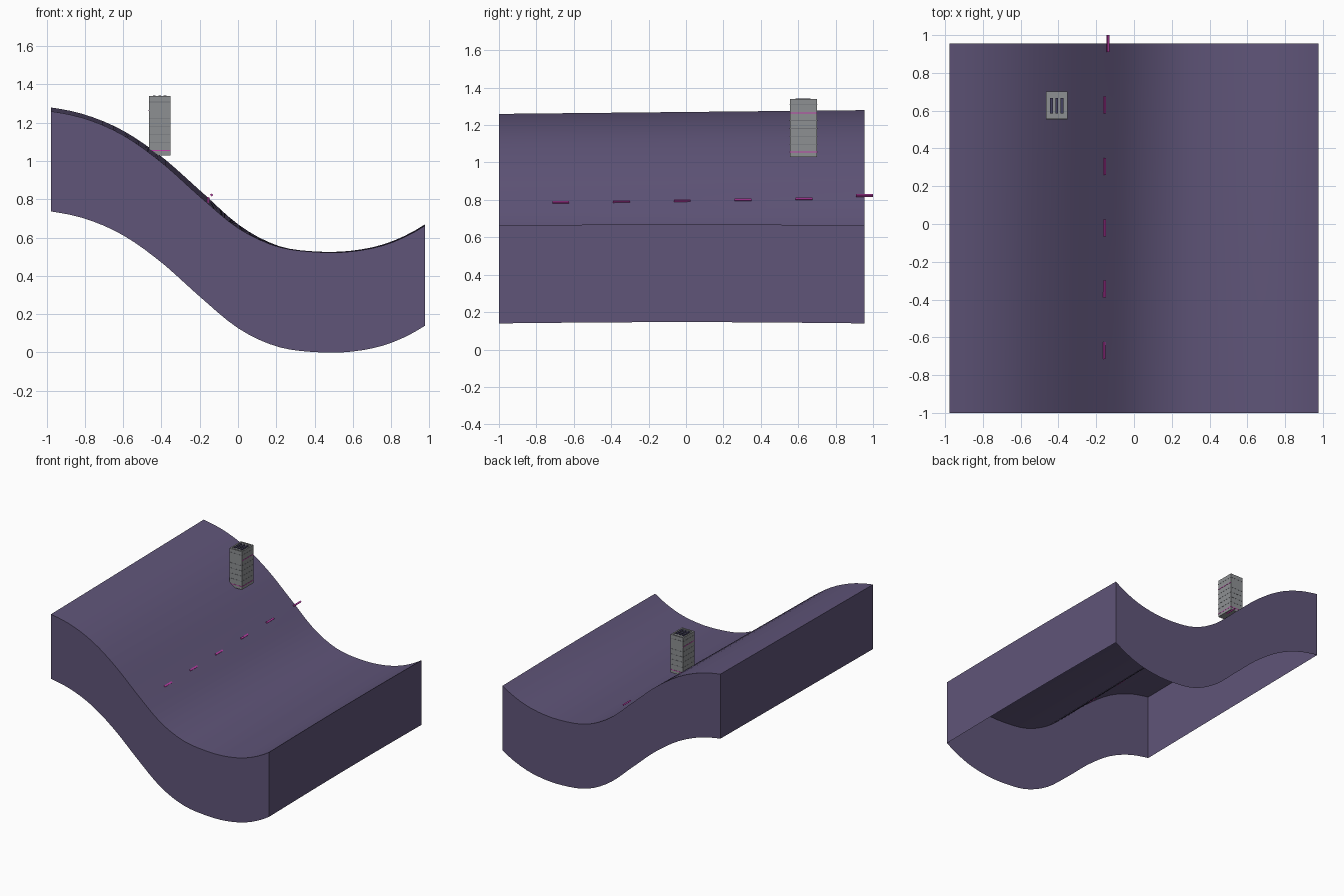
import bpy, bmesh, math
from mathutils import Matrix

cube = bpy.data.objects.get("Cube")
if cube:
    bpy.data.objects.remove(cube, do_unlink=True)


def material(name, rgb):
    m = bpy.data.materials.new(name)
    m.use_nodes = True
    m.diffuse_color = (*rgb, 1)
    m.node_tree.nodes["Principled BSDF"].inputs["Base Color"].default_value = (*rgb, 1)
    return m


purple = material("dusty_purple", (0.115, 0.09, 0.19))
grey = material("concrete_grey", (0.27, 0.28, 0.29))
dark_grey = material("seam_grey", (0.17, 0.175, 0.19))
magenta = material("neon_magenta", (0.55, 0.05, 0.42))
vent_dark = material("vent_dark", (0.06, 0.055, 0.12))


def add_object(name, bm, mat):
    me = bpy.data.meshes.new(name)
    bm.to_mesh(me)
    bm.free()
    me.materials.append(mat)
    ob = bpy.data.objects.new(name, me)
    bpy.context.collection.objects.link(ob)
    return ob


def box(name, center, size, mat, tilt=0):
    bm = bmesh.new()
    bmesh.ops.create_cube(bm, size=1, matrix=Matrix.Diagonal((*size, 1)))
    ob = add_object(name, bm, mat)
    ob.location = center
    ob.rotation_euler.y = tilt
    return ob


# Hill profile, one height every 0.2 in x
PROFILE = [1.28, 1.263, 1.222, 1.135, 0.993, 0.815, 0.65,
           0.555, 0.525, 0.528, 0.573, 0.678, 0.85]


def ground(x, y):
    s = (x + 1.2) / 0.2
    i = min(max(int(s), 1), len(PROFILE) - 3)
    u = s - i
    a, b, c, d = PROFILE[i - 1:i + 3]
    z = b + 0.5 * u * (c - a + u * (2*a - 5*b + 4*c - d + u * (3*(b - c) + d - a)))
    t = (y + 1) / 1.955
    fade = min(max((0.4 - x) / 0.6, 0), 1)
    fade *= fade * (3 - 2 * fade)
    z += t * fade * (0.02 + 0.013 * math.exp(-((x + 0.25) / 0.3) ** 2))
    return z + 0.007 * math.sin(math.pi * t) * max(x, 0)


# Terrain: curved top with skirt walls, open underneath
NX, NY, DEPTH = 36, 10, 0.523
bm = bmesh.new()
grid = [[None] * (NY + 1) for _ in range(NX + 1)]
for i in range(NX + 1):
    for j in range(NY + 1):
        x = -0.977 + 1.954 * i / NX
        y = -1 + 1.955 * j / NY
        grid[i][j] = bm.verts.new((x, y, ground(x, y)))
for i in range(NX):
    for j in range(NY):
        bm.faces.new((grid[i][j], grid[i + 1][j], grid[i + 1][j + 1], grid[i][j + 1]))
rim = [e for e in bm.edges if e.is_boundary]
skirt = bmesh.ops.extrude_edge_only(bm, edges=rim)["geom"]
for v in skirt:
    if isinstance(v, bmesh.types.BMVert):
        v.co.z -= DEPTH
bmesh.ops.recalc_face_normals(bm, faces=bm.faces)
terrain = add_object("terrain", bm, purple)
bpy.ops.object.select_all(action="DESELECT")
terrain.select_set(True)
bpy.context.view_layer.objects.active = terrain
bpy.ops.object.shade_smooth_by_angle(angle=math.radians(35))

# Dashed marker line running along the slope
for k in range(6):
    t = k / 5
    y = -0.67 + 1.625 * t
    x = -0.158 + 0.004 * t + (0.016 if k == 5 else 0)
    z = 0.785 + 0.026 * t + (0.012 if k == 5 else 0)
    box(f"lane_dash_{k + 1}", (x, y, z), (0.012, 0.09, 0.01), magenta, math.radians(40))

# Tower
TX, TY, W, D = -0.409, 0.628, 0.112, 0.146
box("tower", (TX, TY, 1.182), (W, D, 0.304), grey)

# Floor seams, thin plates wrapped around the tower
for k in range(5):
    box(f"floor_seam_{k + 1}", (TX, TY, 1.098 + 0.042 * k + (0.042 if k == 4 else 0)),
        (W + 0.002, D + 0.002, 0.004), dark_grey)
box("lower_glow_band", (TX, TY, 1.055), (W + 0.003, D + 0.003, 0.005), magenta)
for side in (-1, 1):
    box("upper_glow_strip", (TX + side * W / 2, TY, 1.264), (0.003, D, 0.005), magenta)

# Roof parapet around a slightly sunken roof
for side in (-1, 1):
    box("parapet_side", (TX + side * (W / 2 - 0.006), TY, 1.336), (0.012, D, 0.006), grey)
    box("parapet_end", (TX, TY + side * (D / 2 - 0.006), 1.336), (W - 0.024, 0.012, 0.006), grey)

# Three roof vents
for k in (-1, 0, 1):
    box("roof_vent", (TX + k * 0.028, TY - 0.002, 1.338), (0.014, 0.08, 0.009), vent_dark)
